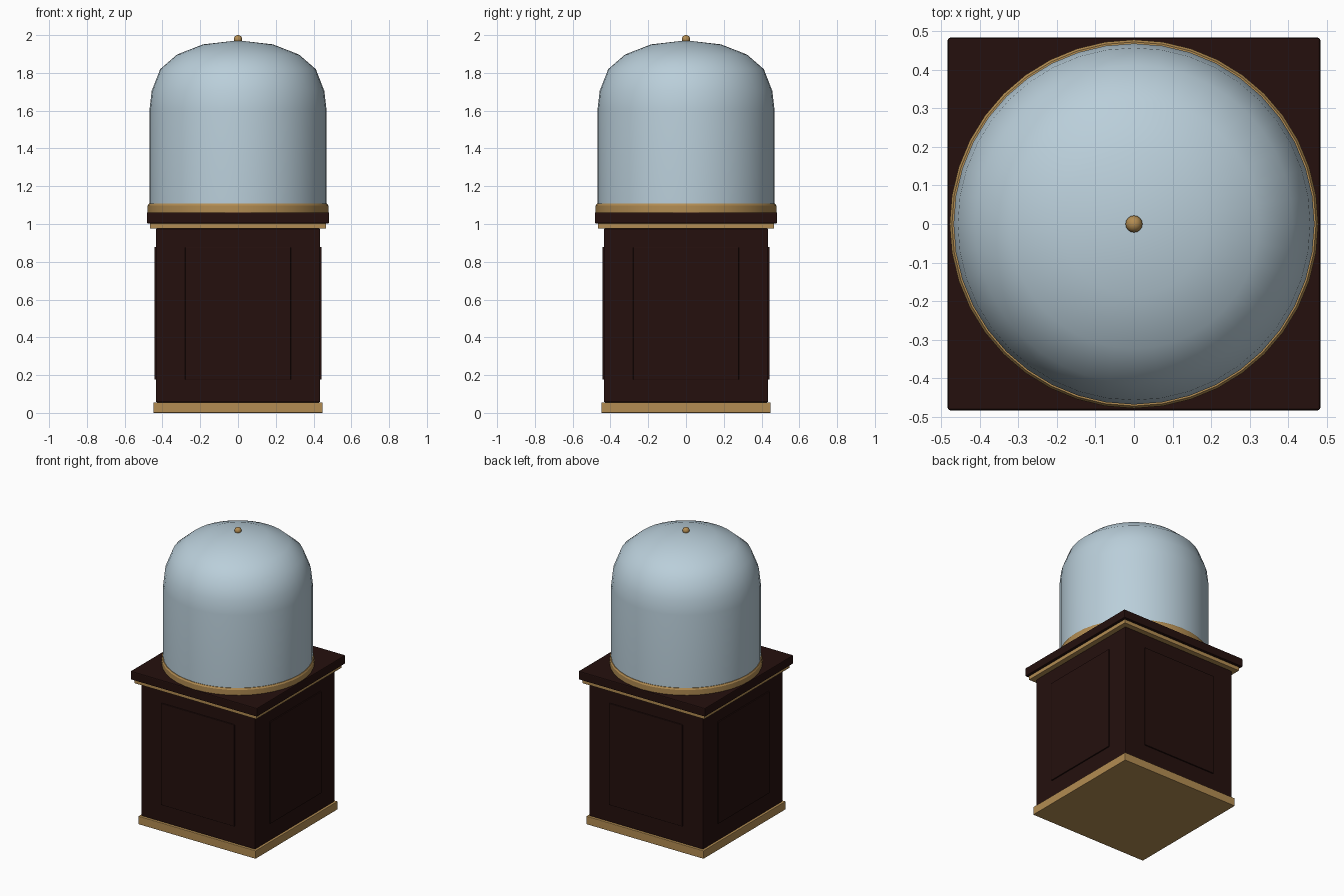
import bpy, bmesh, math

if "Cube" in bpy.data.objects:
    bpy.data.objects.remove(bpy.data.objects["Cube"])


def material(name, rgb):
    m = bpy.data.materials.new(name)
    m.diffuse_color = (*rgb, 1)
    m.use_nodes = True
    m.node_tree.nodes["Principled BSDF"].inputs["Base Color"].default_value = m.diffuse_color
    return m


WOOD = material("dark mahogany", (0.018, 0.005, 0.004))
BRASS = material("brass", (0.45, 0.265, 0.085))
GLASS = material("pale blue glass", (0.49, 0.62, 0.70))


def finish(name, bm, mat, angle=None):
    bmesh.ops.recalc_face_normals(bm, faces=bm.faces)
    mesh = bpy.data.meshes.new(name)
    bm.to_mesh(mesh)
    bm.free()
    mesh.materials.append(mat)
    ob = bpy.data.objects.new(name, mesh)
    bpy.context.collection.objects.link(ob)
    if angle:
        bpy.ops.object.select_all(action='DESELECT')
        ob.select_set(True)
        bpy.context.view_layer.objects.active = ob
        bpy.ops.object.shade_smooth_by_angle(angle=math.radians(angle))
    return ob


def box(name, lo, hi, mat, bevel=0.0):
    bm = bmesh.new()
    bmesh.ops.create_cube(bm, size=1)
    for v in bm.verts:
        v.co = [(a + b) / 2 + c * (b - a) for a, b, c in zip(lo, hi, v.co)]
    if bevel:
        bmesh.ops.bevel(bm, geom=bm.edges[:], offset=bevel, segments=2,
                        profile=0.5, affect='EDGES')
    return finish(name, bm, mat)


def slab(name, half, z0, z1, mat, bevel=0.0):
    return box(name, (-half, -half, z0), (half, half, z1), mat, bevel)


def lathe(name, profile, mat, sides=40, closed=False, angle=40):
    bm = bmesh.new()
    verts = [bm.verts.new((r, 0, z)) for r, z in profile]
    pairs = list(zip(verts, verts[1:]))
    if closed:
        pairs.append((verts[-1], verts[0]))
    edges = [bm.edges.new(p) for p in pairs]
    bmesh.ops.spin(bm, geom=verts + edges, cent=(0, 0, 0), axis=(0, 0, 1),
                   angle=2 * math.pi, steps=sides, use_duplicate=False)
    bmesh.ops.remove_doubles(bm, verts=bm.verts, dist=1e-4)
    return finish(name, bm, mat, angle)


# Square pedestal
slab("base_plinth", 0.448, 0.0, 0.056, BRASS, 0.003)
slab("pedestal_body", 0.435, 0.056, 0.976, WOOD, 0.006)
slab("brass_trim", 0.467, 0.976, 1.003, BRASS, 0.003)
slab("pedestal_top", 0.483, 1.003, 1.062, WOOD, 0.006)

# Raised panels on the four sides
for i, side in enumerate(("front", "right", "back", "left")):
    panel = box(side + "_panel", (-0.28, -0.443, 0.176), (0.28, -0.43, 0.878),
                WOOD, 0.003)
    panel.rotation_euler.z = i * math.pi / 2

# Brass ring that holds the dome
lathe("dome_ring", [(0.45, 1.06), (0.478, 1.06), (0.478, 1.098),
                    (0.472, 1.108), (0.45, 1.108)], BRASS, closed=True, angle=30)

# Glass dome
lathe("glass_dome", [(0.468, 1.065), (0.468, 1.61), (0.457, 1.705), (0.412, 1.82),
                     (0.323, 1.897), (0.185, 1.951), (0, 1.972)], GLASS)

# Finial knob
bm = bmesh.new()
bmesh.ops.create_uvsphere(bm, u_segments=16, v_segments=10, radius=0.022)
bmesh.ops.translate(bm, verts=bm.verts, vec=(0, 0, 1.978))
finish("finial", bm, BRASS, 60)
